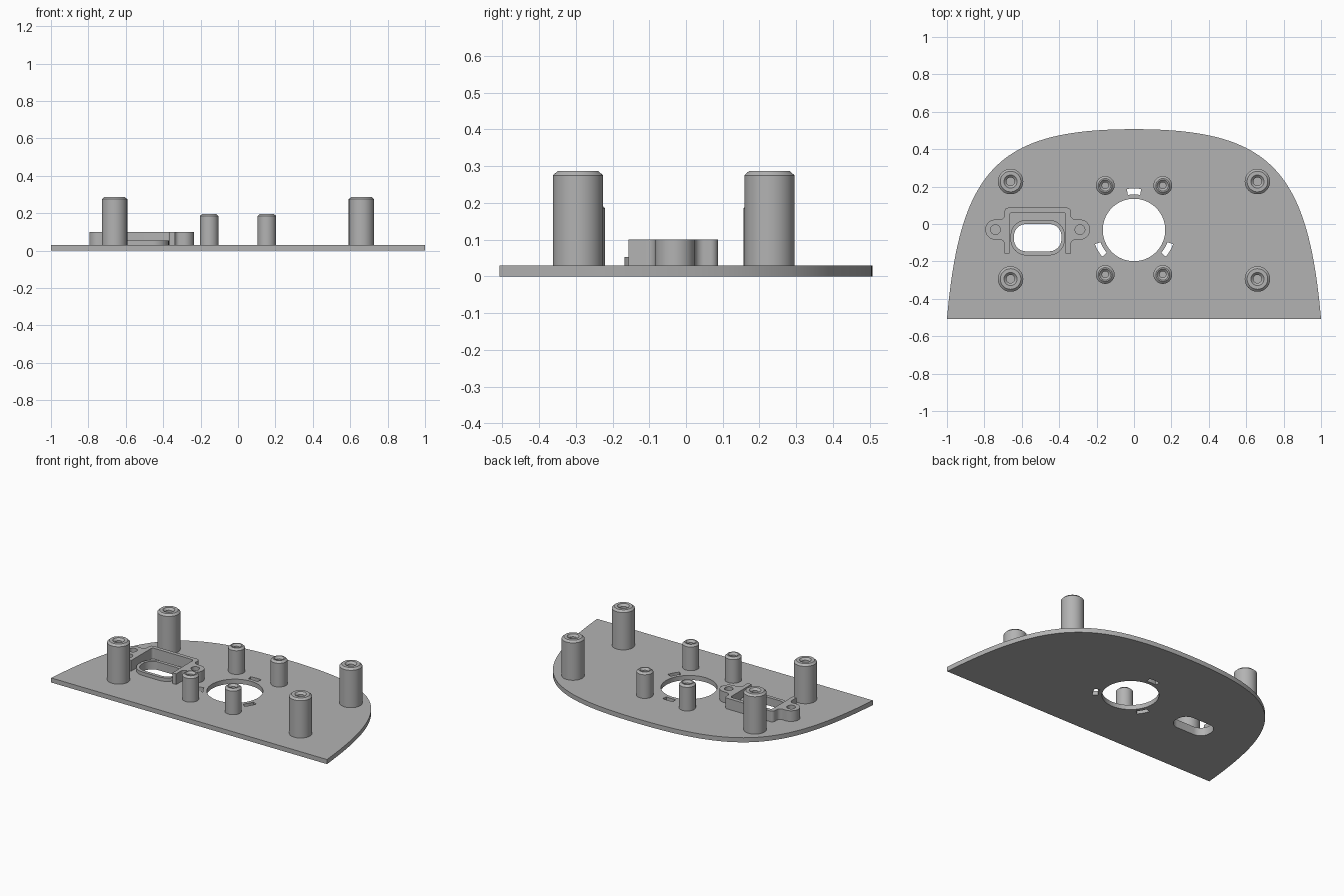
import bpy, bmesh
from math import cos, sin, pi, radians
from mathutils import Vector
from mathutils.geometry import interpolate_bezier

cube = bpy.data.objects.get("Cube")
if cube:
    bpy.data.objects.remove(cube, do_unlink=True)

grey = bpy.data.materials.new("grey plastic")
grey.use_nodes = True
tone = (0.45, 0.45, 0.45, 1)
grey.diffuse_color = tone
grey.node_tree.nodes["Principled BSDF"].inputs["Base Color"].default_value = tone

PLATE = 0.03          # plate thickness
PORT_X = -0.515       # middle of the connector bracket


def finish(name, bm):
    """Turn a bmesh into a named, shaded object."""
    bmesh.ops.remove_doubles(bm, verts=bm.verts, dist=1e-5)
    bmesh.ops.recalc_face_normals(bm, faces=bm.faces)
    mesh = bpy.data.meshes.new(name)
    bm.to_mesh(mesh)
    bm.free()
    mesh.materials.append(grey)
    obj = bpy.data.objects.new(name, mesh)
    bpy.context.collection.objects.link(obj)
    bpy.ops.object.select_all(action='DESELECT')
    obj.select_set(True)
    bpy.context.view_layer.objects.active = obj
    bpy.ops.object.shade_smooth_by_angle(angle=radians(30))
    return obj


def arc(cx, cy, r, start, end, steps=12):
    angles = [radians(start + (end - start) * i / steps) for i in range(steps + 1)]
    return [(cx + r * cos(a), cy + r * sin(a)) for a in angles]


def circle(cx, cy, r):
    return arc(cx, cy, r, 0, 360, 64)[:-1]


def rounded(cx, cy, hx, hy, r):
    pts = []
    for k, (sx, sy) in enumerate([(1, 1), (-1, 1), (-1, -1), (1, -1)]):
        pts += arc(cx + sx * (hx - r), cy + sy * (hy - r), r, 90 * k, 90 * k + 90)
    return pts


def slab(name, loops, z0, z1):
    """Extrude a flat outline; later loops become holes."""
    curve = bpy.data.curves.new(name, 'CURVE')
    curve.dimensions = '2D'
    curve.fill_mode = 'BOTH'
    curve.extrude = (z1 - z0) / 2
    for loop in loops:
        spline = curve.splines.new('POLY')
        spline.points.add(len(loop) - 1)
        for p, (x, y) in zip(spline.points, loop):
            p.co = (x, y, 0, 1)
        spline.use_cyclic_u = True
    temp = bpy.data.objects.new(name + " outline", curve)
    bpy.context.collection.objects.link(temp)
    bpy.context.view_layer.update()
    mesh = bpy.data.meshes.new_from_object(
        temp.evaluated_get(bpy.context.evaluated_depsgraph_get()))
    bm = bmesh.new()
    bm.from_mesh(mesh)
    bmesh.ops.translate(bm, verts=bm.verts, vec=(0, 0, (z0 + z1) / 2))
    bpy.data.objects.remove(temp, do_unlink=True)
    bpy.data.meshes.remove(mesh)
    return finish(name, bm)


def post(name, x, y, r, top, bore):
    """Chamfered standoff with a countersunk blind bore."""
    profile = [(r, PLATE), (r, top - 0.012), (r - 0.013, top), (bore + 0.013, top),
               (bore, top - 0.013), (bore, PLATE + 0.02), (0, PLATE + 0.02)]
    bm = bmesh.new()
    verts = [bm.verts.new((px, 0, pz)) for px, pz in profile]
    edges = [bm.edges.new(pair) for pair in zip(verts, verts[1:])]
    bmesh.ops.spin(bm, geom=verts + edges, cent=(0, 0, 0), axis=(0, 0, 1),
                   angle=2 * pi, steps=48, use_merge=True)
    bmesh.ops.translate(bm, verts=bm.verts, vec=(x, y, 0))
    return finish(name, bm)


# Base plate: domed outline, central opening, three arc slots, connector opening
half = [(p.x, p.y) for p in interpolate_bezier(
    Vector((1, -0.507)), Vector((0.93, 0.3)), Vector((0.72, 0.507)),
    Vector((0, 0.507)), 48)]
outline = half + [(-x, y) for x, y in reversed(half[:-1])]
hub = (0, -0.032)
slots = [arc(*hub, 0.222, a - 10, a + 10) + arc(*hub, 0.19, a + 10, a - 10)
         for a in (90, 210, 330)]
opening = rounded(PORT_X, -0.073, 0.127, 0.073, 0.065)
slab("base_plate", [outline, circle(*hub, 0.167), opening] + slots, 0, PLATE)

# Low rim around the connector opening
slab("connector_rim", [rounded(PORT_X, -0.073, 0.145, 0.095, 0.085), opening],
     PLATE, 0.053)

# U-shaped bracket with two screw ears
side = (arc(0.157, 0.067, 0.02, 90, 0) + arc(0.202, 0.049, 0.025, 180, 270)
        + arc(0.226, -0.03, 0.054, 90, -90, 24) + arc(0.202, -0.109, 0.025, 90, 180)
        + [(0.177, -0.157), (0.15, -0.157)] + arc(0.135, 0.047, 0.015, 0, 90))
bracket = ([(PORT_X + x, y) for x, y in side]
           + [(PORT_X - x, y) for x, y in reversed(side)])
ears = [circle(PORT_X + s * 0.226, -0.03, 0.026) for s in (-1, 1)]
slab("connector_bracket", [bracket] + ears, PLATE, 0.1)

# Standoffs: four tall at the corners, four short around the opening
for sx, hand in ((1, "left"), (-1, "right")):
    for end, tall_y, short_y in (("front", -0.294, -0.27), ("back", 0.227, 0.206)):
        post(f"tall_post_{end}_{hand}", sx * 0.66, tall_y, 0.068, 0.287, 0.022)
        post(f"short_post_{end}_{hand}", sx * 0.154, short_y, 0.05, 0.197, 0.017)
